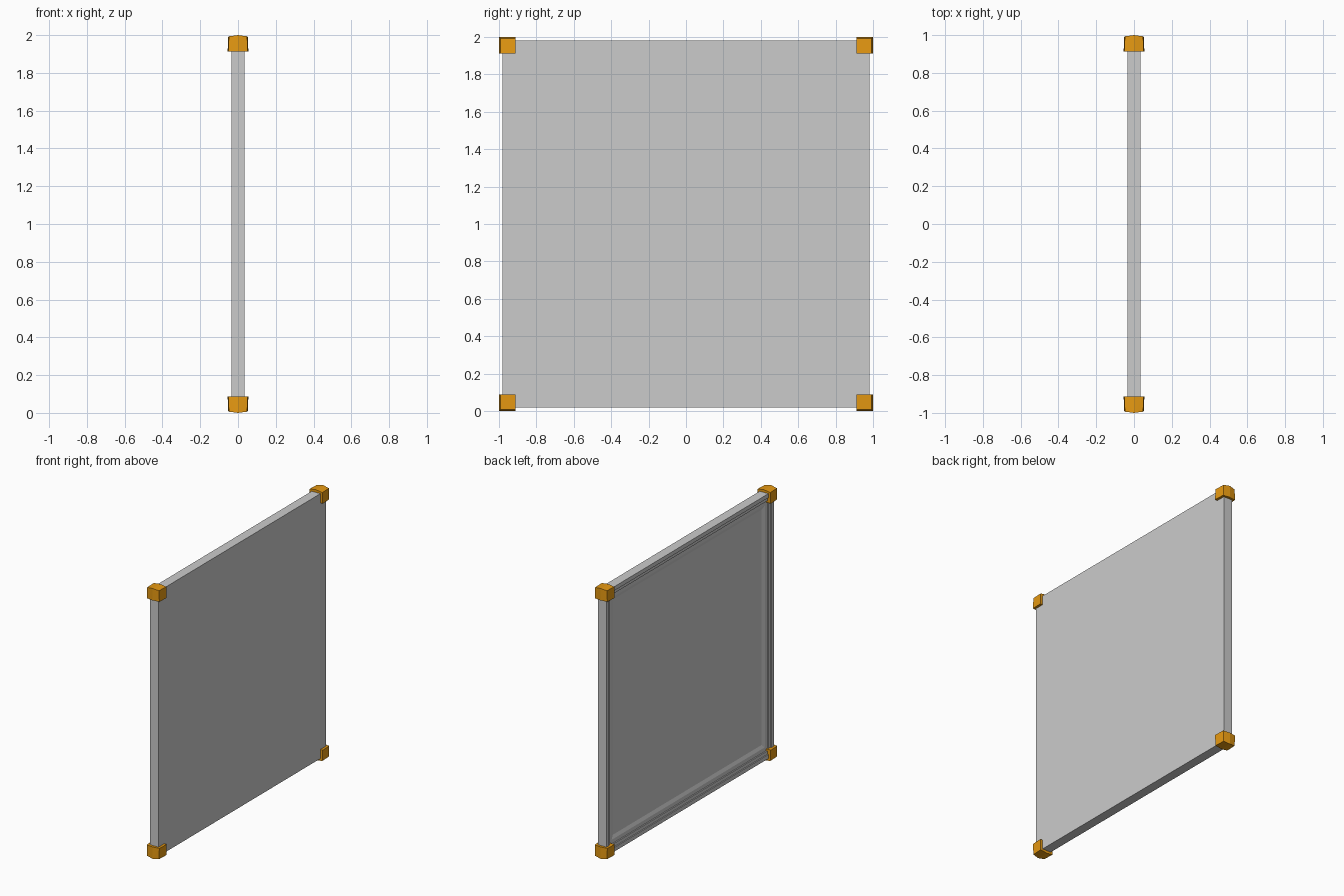
import bpy, bmesh

cube = bpy.data.objects.get("Cube")
if cube:
    bpy.data.objects.remove(cube, do_unlink=True)


def material(name, rgb):
    m = bpy.data.materials.new(name)
    m.use_nodes = True
    m.diffuse_color = (*rgb, 1)
    m.node_tree.nodes["Principled BSDF"].inputs["Base Color"].default_value = (*rgb, 1)
    return m


def finish(bm, name, mat):
    bmesh.ops.recalc_face_normals(bm, faces=bm.faces)
    mesh = bpy.data.meshes.new(name)
    bm.to_mesh(mesh)
    bm.free()
    mesh.materials.append(mat)
    ob = bpy.data.objects.new(name, mesh)
    bpy.context.collection.objects.link(ob)
    return ob


grey = material("panel grey", (0.6, 0.6, 0.6))
orange = material("corner orange", (0.82, 0.33, 0.006))

# Panel: flat on +x, with a stepped border sinking to a recess on -x
HALF = 0.98
profile = [(0, 0.035), (0, -0.035), (0.03, -0.035), (0.03, -0.027),
           (0.055, -0.027), (0.055, -0.018), (0.085, -0.018),
           (0.11, -0.009)]  # (inset, x)
bm = bmesh.new()
rings = []
for inset, x in profile:
    h = HALF - inset
    rings.append([bm.verts.new((x, sy * h, 1 + sz * h))
                  for sy, sz in ((-1, -1), (1, -1), (1, 1), (-1, 1))])
for a, b in zip(rings, rings[1:]):
    for i in range(4):
        j = (i + 1) % 4
        bm.faces.new((a[i], a[j], b[j], b[i]))
bm.faces.new(rings[0])
bm.faces.new(rings[-1])
finish(bm, "panel", grey)


# Corner caps: blocks that taper slightly toward the outer corner
def corner_cap(name, sy, sz):
    inner, outer, peak = 0.912, 0.993, 1.0
    bm = bmesh.new()
    for y_out in (0, 1):
        for z_out in (0, 1):
            half = 0.055 - 0.0035 * (y_out + z_out)
            y = outer if y_out else inner
            z = outer if z_out else inner
            for x in (-half, half):
                bm.verts.new((x, sy * y, 1 + sz * z))
    for y, z in ((peak, peak), (peak, inner), (inner, peak)):
        bm.verts.new((0, sy * y, 1 + sz * z))
    bmesh.ops.convex_hull(bm, input=bm.verts)
    finish(bm, name, orange)


for sy, depth in ((-1, "front"), (1, "back")):
    for sz, level in ((-1, "bottom"), (1, "top")):
        corner_cap(f"{depth}_{level}_corner_cap", sy, sz)
